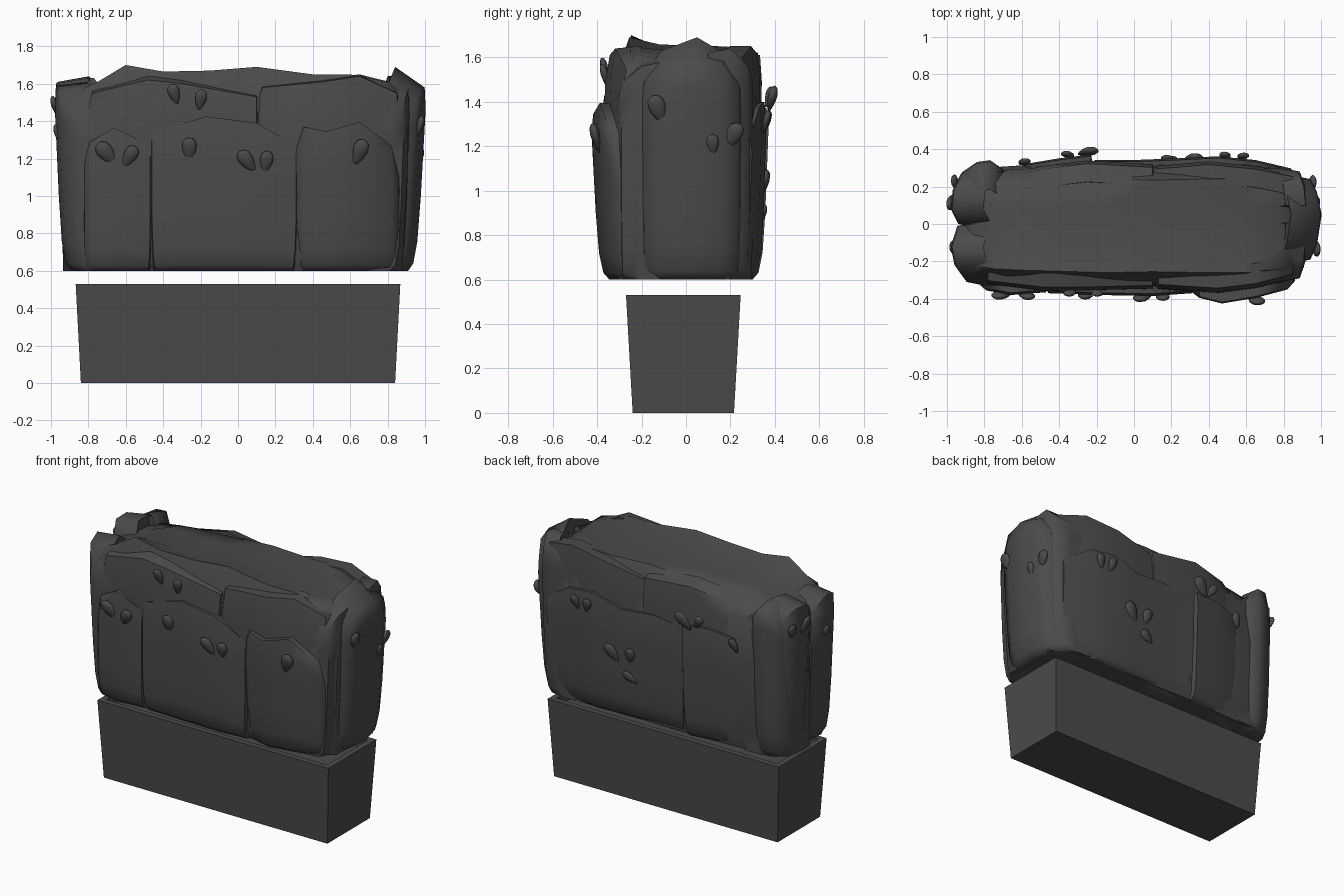
import bpy, bmesh
from math import radians, pi
from mathutils import Vector, Matrix

dark = bpy.data.materials.new("dark_grey")
dark.diffuse_color = (.07, .07, .07, 1)


def finish(name, bm, smooth=None):
    bmesh.ops.recalc_face_normals(bm, faces=bm.faces[:])
    me = bpy.data.meshes.new(name)
    bm.to_mesh(me)
    bm.free()
    me.materials.append(dark)
    ob = bpy.data.objects.new(name, me)
    bpy.context.collection.objects.link(ob)
    if smooth:
        bpy.ops.object.select_all(action='DESELECT')
        ob.select_set(True)
        bpy.context.view_layer.objects.active = ob
        bpy.ops.object.shade_smooth_by_angle(angle=radians(smooth))
    return ob


def loft(name, rings, smooth=None):
    bm = bmesh.new()
    vs = [[bm.verts.new(p) for p in r] for r in rings]
    n = len(rings[0])
    for a, b in zip(vs, vs[1:]):
        for i in range(n):
            j = (i + 1) % n
            bm.faces.new((a[i], a[j], b[j], b[i]))
    bm.faces.new(vs[0])
    bm.faces.new(vs[-1])
    return finish(name, bm, smooth)


# Tapered planter box with a thin rim and a recessed soil bed
def rect(hx, hy, z):
    return [(sx * hx, sy * hy - 0.012, z) for sx, sy in ((-1, -1), (1, -1), (1, 1), (-1, 1))]


loft("planter_box", [rect(.84, .228, 0), rect(.868, .258, .53),
                     rect(.83, .22, .53), rect(.825, .215, .47)])

# Hedge core: cross-sections along x; (x, width factor, front ridge z, back ridge z)
cols = [(-.92, .6, 1.50, 1.50), (-.86, .85, 1.56, 1.56), (-.75, .92, 1.61, 1.58), (-.6, .95, 1.7, 1.60),
        (-.4, .97, 1.665, 1.62), (-.15, 1, 1.67, 1.63), (.1, .98, 1.69, 1.645), (.4, 1, 1.65, 1.63),
        (.6, 1, 1.65, 1.64), (.8, .9, 1.61, 1.61), (.91, .65, 1.52, 1.54)]
core = []
for x, w, zf, zb in cols:
    sec = [(-.31, .6), (-.345, .68), (-.355, 1.2), (-.325, 1.5), (-.26, zf), (-.12, (zf + zb) / 2 - .01),
           (.1, (zf + zb) / 2 - .015), (.24, zb), (.31, 1.5), (.33, 1.2), (.31, .68), (.29, .6)]
    core.append([(x * (.97 if z < .7 else 1), y * w, z) for y, z in sec])
loft("hedge_core", core, 60)

# Overlapping foliage panels: points along the side are (u, top z, outward distance)
PLACE = {"front": lambda u, d, z: (u, -d, z), "back": lambda u, d, z: (u, d, z),
         "left": lambda u, d, z: (-d, u, z), "right": lambda u, d, z: (d, u, z)}


def panel(name, side, pts, lean=0.0, flare=0.0, tuck=.1, rise=-.01, z0=.6):
    first, last = pts[0], pts[-1]
    pts = ([(first[0] - .02, first[1] - .08, first[2] - .1)] + pts
           + [(last[0] + .02, last[1] - .08, last[2] - .1)])
    mid = (first[0] + last[0]) / 2
    rings = []
    for k, (u, zt, d) in enumerate(pts):
        ring = []
        for t, off in ((0, -.14), (0, -.045), (.04, -.02), (.16, -.005), (.4, 0), (.7, 0), (.88, 0), (1, -.012)):
            squeeze = 1 - .04 * max(0, 1 - t * 4)
            ring.append(PLACE[side](mid + (u - mid) * squeeze,
                                    d + off - lean * t ** 3 - flare * (1 - t), z0 + (zt - z0) * t))
        up = rise[k] if isinstance(rise, list) else rise
        ring.append(PLACE[side](u, d - tuck - lean - .04, zt + up))
        rings.append(ring)
    loft(name, rings, 60)


panel("front_low_left", "front", [(-.82, 1.2, .33), (-.79, 1.29, .355), (-.66, 1.365, .38), (-.47, 1.27, .365)])
panel("front_low_middle", "front", [(-.46, 1.34, .37), (-.17, 1.425, .38), (.1, 1.39, .385), (.31, 1.27, .37)])
panel("front_low_right", "front", [(.31, 1.25, .37), (.35, 1.37, .40), (.47, 1.345, .43),
                                   (.65, 1.395, .40), (.82, 1.27, .355), (.86, 1.1, .31)], 0, .04)
panel("front_high_left", "front", [(-.81, 1.44, .33), (-.78, 1.55, .345), (-.48, 1.62, .38),
                                   (-.3, 1.6, .38), (.1, 1.53, .37)], .03, .04, .08, .03)
panel("front_high_right", "front", [(.09, 1.46, .355), (.13, 1.58, .385), (.45, 1.61, .405),
                                    (.65, 1.64, .38), (.85, 1.55, .33)], .05, .06, .08, .01)
panel("back_low_left", "back", [(-.66, 1.2, .295), (-.58, 1.35, .325), (-.4, 1.38, .355), (-.23, 1.37, .375)], 0, .03)
panel("back_low_right", "back", [(-.21, 1.33, .345), (0, 1.36, .345), (.25, 1.34, .355),
                                 (.45, 1.4, .365), (.65, 1.38, .345), (.84, 1.25, .30)], 0, .025)
panel("back_high_left", "back", [(-.7, 1.48, .28), (-.5, 1.58, .335), (-.25, 1.62, .365), (.1, 1.58, .345)],
      .03, .05, .07, .03)
panel("back_high_right", "back", [(.1, 1.56, .335), (.4, 1.62, .36), (.65, 1.65, .335), (.85, 1.6, .295)],
      .03, .05, .07, .0)

# End panels, flaring outward towards the top; the right one peaks over the hedge
panel("right_end_middle", "right", [(-.19, 1.48, .95), (-.11, 1.56, .985), (.05, 1.58, 1.01),
                                    (.17, 1.56, .985), (.24, 1.47, .95)],
      0, .055, .13, [0, .04, .07, .11, .06, .04, 0])
panel("right_end_back", "right", [(.1, 1.62, .93), (.2, 1.64, .92), (.28, 1.56, .89)], 0, .03, .08, 0)
panel("right_end_front", "right", [(-.29, 1.48, .89), (-.2, 1.56, .92), (0, 1.6, .93)], 0, .03, .08, .02)
panel("left_end_front", "left", [(-.31, 1.45, .90), (-.22, 1.56, .965), (-.12, 1.59, .985), (-.01, 1.5, .95)],
      0, .045, .14, .02)
panel("left_end_back", "left", [(0, 1.53, .945), (.08, 1.60, .985), (.18, 1.61, .975), (.27, 1.55, .93)],
      0, .045, .14, .03)
panel("left_corner_back", "back", [(-.92, 1.52, .28), (-.84, 1.61, .335), (-.77, 1.61, .345), (-.69, 1.5, .29)],
      0, .03, .12, .02)

# Teardrop leaves: side, u, z, outward distance, tilt in degrees, scale
LEAVES = [("front", -.70, 1.225, .375, 40, 1.15), ("front", -.58, 1.21, .38, -30, 1),
          ("front", -.26, 1.245, .375, 0, 1.05), ("front", .05, 1.185, .39, 35, 1.05),
          ("front", .15, 1.18, .385, -10, .95), ("front", .65, 1.235, .405, -20, 1.1),
          ("front", -.34, 1.545, .365, 15, .85), ("front", -.2, 1.515, .365, -10, .85),
          ("right", -.125, 1.365, .97, 20, 1.05), ("right", .12, 1.205, .975, 0, .75),
          ("right", .21, 1.245, .95, -30, 1),
          ("left", .12, 1.48, .98, -30, .9), ("left", .22, 1.46, .955, 25, .9),
          ("left", -.13, 1.33, .965, 20, .85),
          ("back", .58, 1.31, .36, 15, .8), ("back", .49, 1.31, .365, -15, .8),
          ("back", -.25, 1.41, .385, 40, 1.1), ("back", -.35, 1.42, .37, -30, .8),
          ("back", .31, 1.03, .35, 35, 1.1), ("back", .18, 1.04, .345, -10, .9),
          ("back", .18, .895, .345, 60, .85), ("back", -.59, 1.31, .33, 20, .8)]
YAW = {"front": 0, "right": pi / 2, "back": pi, "left": -pi / 2}
for k, (side, u, z, d, tilt, s) in enumerate(LEAVES):
    bm = bmesh.new()
    bmesh.ops.create_uvsphere(bm, u_segments=10, v_segments=8, radius=1)
    for v in bm.verts:
        taper = .75 + .25 * max(-1, min(1, v.co.z * 1.3))
        v.co = Vector((v.co.x * .048 * taper, v.co.y * .024 * taper, v.co.z * .066)) * s
    m = (Matrix.Translation(PLACE[side](u, d, z)) @ Matrix.Rotation(YAW[side], 4, 'Z')
         @ Matrix.Rotation(radians(14), 4, 'X') @ Matrix.Rotation(radians(-tilt), 4, 'Y'))
    bmesh.ops.transform(bm, matrix=m, verts=bm.verts[:])
    finish("leaf_%02d" % k, bm, 60)
